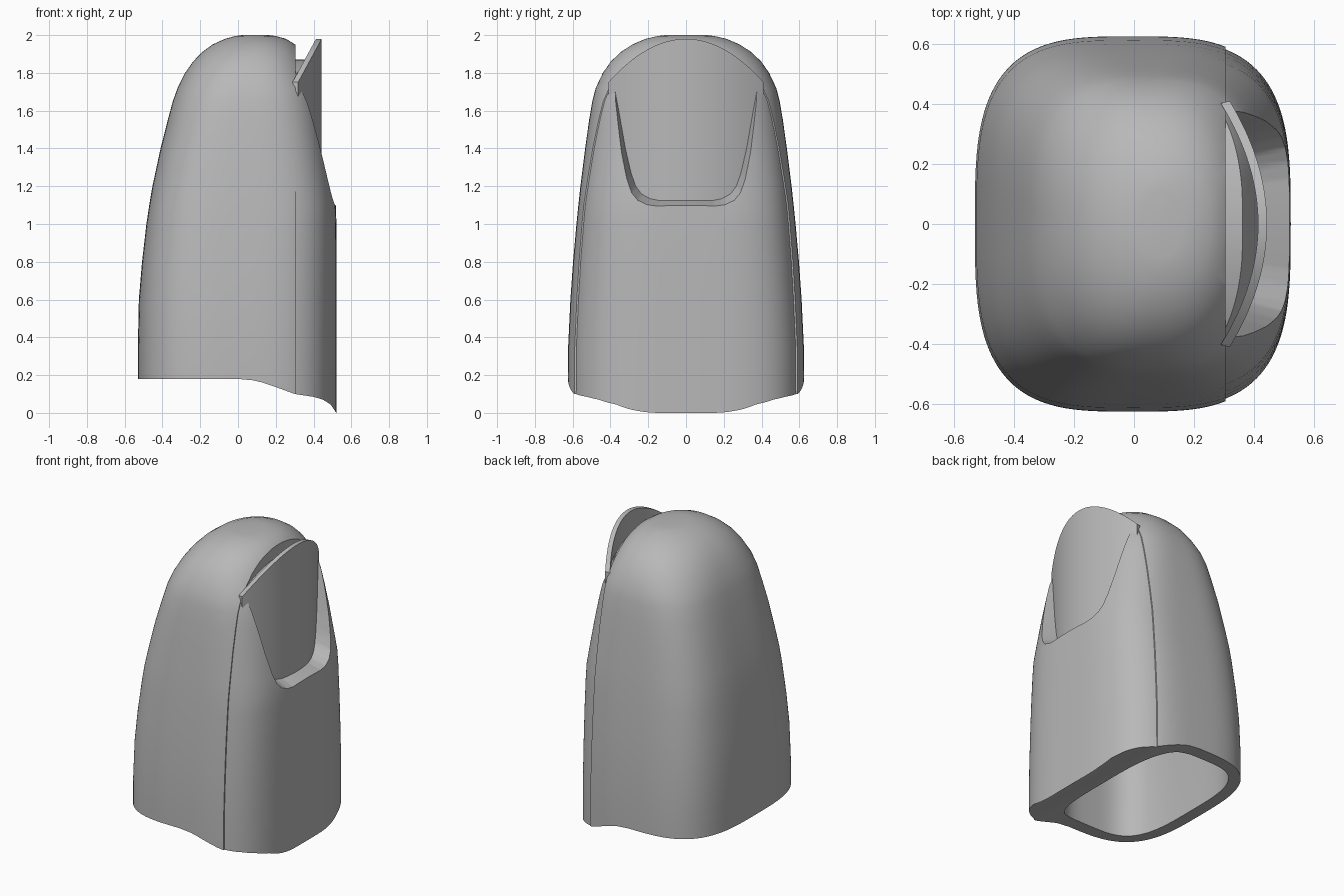
import bpy, bmesh, math
from mathutils import Vector

if "Cube" in bpy.data.objects:
    bpy.data.objects.remove(bpy.data.objects["Cube"])

mat = bpy.data.materials.new("plain_grey")
mat.use_nodes = True
GREY = (0.48, 0.48, 0.48, 1)
mat.diffuse_color = GREY
mat.node_tree.nodes["Principled BSDF"].inputs["Base Color"].default_value = GREY

SPLIT = 0.305     # plane between the finger pad and the nail side


def lerp(table, t):
    """Piecewise linear lookup in a list of (key, value)."""
    if t <= table[0][0]:
        return table[0][1]
    for (a, va), (b, vb) in zip(table, table[1:]):
        if t <= b:
            return va + (vb - va) * (t - a) / (b - a)
    return table[-1][1]


def finish(bm, name):
    bmesh.ops.recalc_face_normals(bm, faces=bm.faces[:])
    mesh = bpy.data.meshes.new(name)
    bm.to_mesh(mesh)
    bm.free()
    mesh.materials.append(mat)
    ob = bpy.data.objects.new(name, mesh)
    bpy.context.collection.objects.link(ob)
    return ob


def loft(rows, base=None, y_scale=1.0, n=128):
    """Stack of superellipse rings (z, x min, x max, half width, power)."""
    bm = bmesh.new()
    rings = []
    for k, (z, x0, x1, hw, p) in enumerate(rows):
        ring = []
        for i in range(n):
            a = 2 * math.pi * i / n
            c, s = math.cos(a), math.sin(a)
            x = (x0 + x1) / 2 + (x1 - x0) / 2 * math.copysign(abs(c) ** (2 / p), c)
            y = hw * y_scale * math.copysign(abs(s) ** (2 / p), s)
            ring.append(bm.verts.new((x, y, base(x) if base and k == 0 else z)))
        rings.append(ring)
    for lo, hi in zip(rings, rings[1:]):
        for i in range(n):
            j = (i + 1) % n
            bm.faces.new((lo[i], lo[j], hi[j], hi[i]))
    # caps made of strips across y
    for ring in (rings[0], rings[-1]):
        for i in range(n // 2):
            quad = [ring[i], ring[i + 1], ring[n - i - 1], ring[(n - i) % n]]
            bm.faces.new(list(dict.fromkeys(quad)))
    return bm


def keep_side(bm, sign):
    """Cut at the split plane, keep one side and close it."""
    bmesh.ops.bisect_plane(bm, geom=bm.verts[:] + bm.edges[:] + bm.faces[:], dist=1e-5,
                           plane_co=(SPLIT, 0, 0), plane_no=(-sign, 0, 0), clear_outer=True)
    rim = [e for e in bm.edges if e.is_boundary]
    bmesh.ops.holes_fill(bm, edges=rim, sides=0)
    return bm


def slab(name, point, push, nu, nv):
    """Closed solid between a grid surface and its pushed copy."""
    bm = bmesh.new()
    pts = [[Vector(point(i / nu, j / nv)) for j in range(nv + 1)] for i in range(nu + 1)]
    A = [[bm.verts.new(p) for p in row] for row in pts]
    B = [[bm.verts.new(push(p)) for p in row] for row in pts]
    for g in (A, B):
        for i in range(nu):
            for j in range(nv):
                bm.faces.new((g[i][j], g[i + 1][j], g[i + 1][j + 1], g[i][j + 1]))
    loop = [(i, 0) for i in range(nu)] + [(nu, j) for j in range(nv)]
    loop += [(i, nv) for i in range(nu, 0, -1)] + [(0, j) for j in range(nv, 0, -1)]
    for (a, b), (c, d) in zip(loop, loop[1:] + loop[:1]):
        bm.faces.new((A[a][b], A[c][d], B[c][d], B[a][b]))
    return finish(bm, name)


def subtract(target, cutter):
    mod = target.modifiers.new("cut", 'BOOLEAN')
    mod.operation = 'DIFFERENCE'
    mod.solver = 'EXACT'
    mod.object = cutter
    bpy.context.view_layer.objects.active = target
    bpy.ops.object.modifier_apply(modifier=mod.name)
    bpy.data.objects.remove(cutter)


# Wavy lower edge, as height over x
HEM = [(-0.2, 0.18), (0.02, 0.18), (0.1, 0.17), (0.2, 0.137), (0.3, 0.1),
       (0.4, 0.085), (0.45, 0.07), (0.49, 0.045), (0.52, 0)]


def hem(x):
    return lerp(HEM, x)


# Fingertip shape
FINGER = [
    (0, -0.53, 0.522, 0.625, 3.3), (0.35, -0.53, 0.522, 0.624, 3.3),
    (0.6, -0.525, 0.522, 0.612, 3.3), (0.8, -0.508, 0.522, 0.598, 3.3),
    (1.0, -0.485, 0.521, 0.58, 3.3), (1.1, -0.47, 0.518, 0.57, 3.3),
    (1.2, -0.453, 0.507, 0.559, 3.2), (1.4, -0.41, 0.478, 0.534, 3.1),
    (1.55, -0.372, 0.456, 0.513, 2.95), (1.65, -0.345, 0.44, 0.496, 2.85),
    (1.72, -0.32, 0.424, 0.478, 2.7), (1.8, -0.28, 0.394, 0.44, 2.5),
    (1.86, -0.238, 0.367, 0.398, 2.4), (1.91, -0.19, 0.338, 0.346, 2.3),
    (1.95, -0.135, 0.303, 0.285, 2.2), (1.98, -0.07, 0.255, 0.215, 2.1),
    (1.995, -0.015, 0.2, 0.15, 2), (2.0, 0.02, 0.16, 0.11, 2)]
finger_pad = finish(keep_side(loft(FINGER, hem), -1), "finger_pad")
nail_side = finish(keep_side(loft(FINGER, hem, 0.985), 1), "nail_side")

# Hollow inside
HOLLOW = [
    (-0.1, -0.45, 0.25, 0.54, 3.5), (0.5, -0.45, 0.25, 0.53, 3.5),
    (1.0, -0.4, 0.24, 0.49, 3.3), (1.4, -0.32, 0.22, 0.43, 3),
    (1.65, -0.24, 0.19, 0.35, 2.6), (1.78, -0.14, 0.15, 0.25, 2.3),
    (1.84, -0.03, 0.1, 0.1, 2)]
subtract(finger_pad, finish(loft(HOLLOW), "hollow_cutter"))


# Nail curve across the finger
def arc(y):
    return max(0.44 - 0.74 * y * y, 0.28)


# Flared U-shaped recess around the nail
RECESS = [(1.125, 0.14), (1.135, 0.19), (1.16, 0.235), (1.2, 0.265), (1.27, 0.29),
          (1.4, 0.32), (1.6, 0.355), (1.76, 0.385), (1.85, 0.6), (2.1, 0.6)]


def recess_point(u, v):
    k = min(int(v * 9 + 0.001), 8)
    (z0, w0), (z1, w1) = RECESS[k:k + 2]
    f = v * 9 - k
    y = (2 * u - 1) * (w0 + (w1 - w0) * f)
    return arc(y), y, z0 + (z1 - z0) * f


subtract(nail_side, slab("recess_cutter", recess_point,
                         lambda p: Vector((p.x + 0.24, p.y * 1.2, p.z - 0.08)), 32, 27))

# Rounded nail bed top behind the nail
subtract(nail_side, slab("tip_cutter",
                         lambda u, v: (0.2 + 0.6 * v, 1.6 * u - 0.8,
                                       1.87 - 0.65 * (1.6 * u - 0.8) ** 2),
                         lambda p: Vector((p.x, p.y, 2.5)), 40, 1))


# Nail plate with a rounded free edge
def nail_point(u, v):
    y = 0.82 * u - 0.41
    top = 1.98 - 1.36 * y * y
    return arc(y) + 0.003, y, 1.08 + (top - 1.08) * v


nail = slab("nail", nail_point, lambda p: Vector((p.x - 0.03, p.y * 0.98, p.z)), 40, 6)

# Smooth shading with crisp seams
bpy.ops.object.select_all(action='DESELECT')
for ob in (finger_pad, nail_side, nail):
    ob.select_set(True)
bpy.context.view_layer.objects.active = finger_pad
bpy.ops.object.shade_smooth_by_angle(angle=math.radians(35))
